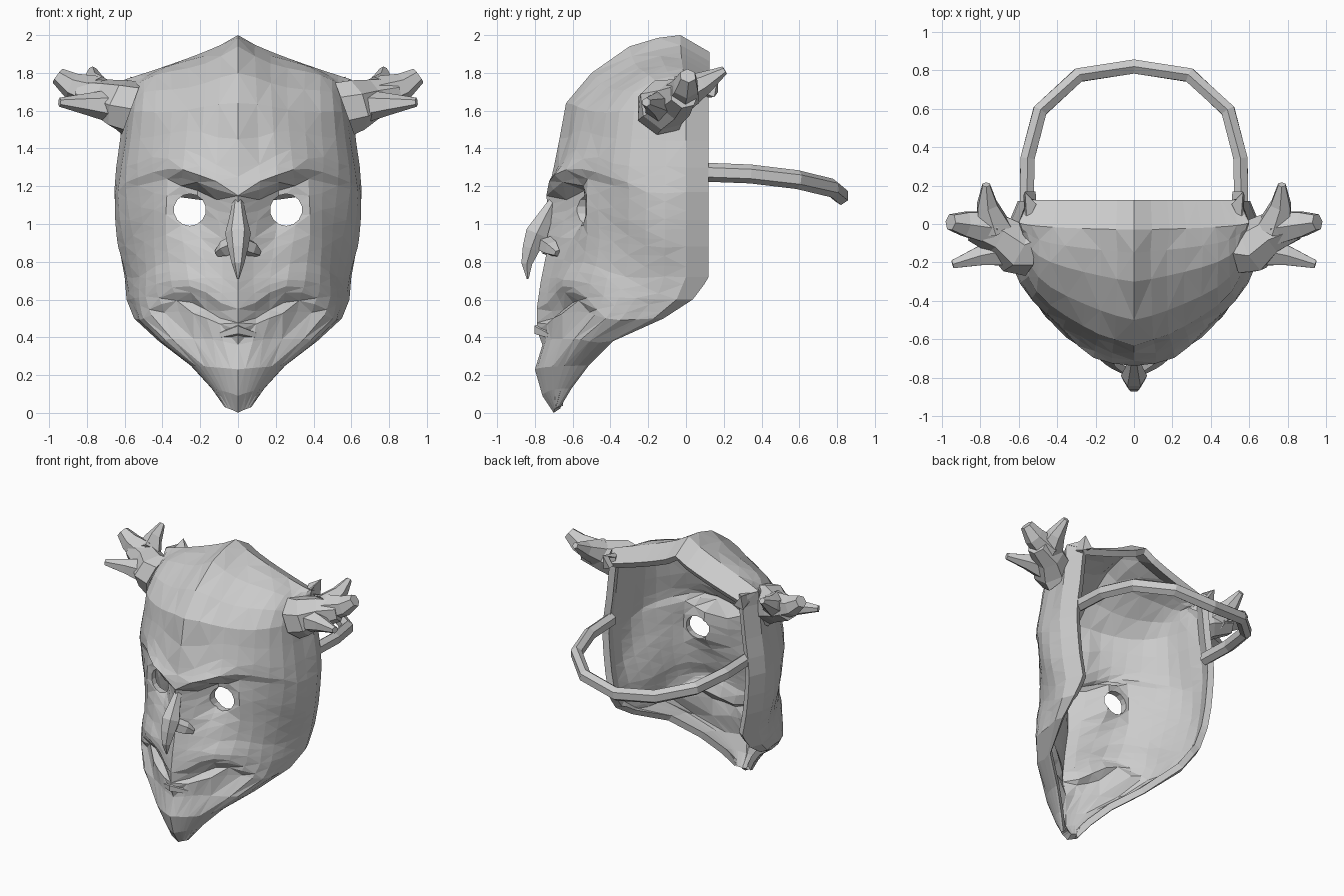
import bpy, bmesh, math
from mathutils import Vector

cube = bpy.data.objects.get("Cube")
if cube:
    bpy.data.objects.remove(cube, do_unlink=True)

grey = bpy.data.materials.new("plain_grey")
grey.use_nodes = True
grey.diffuse_color = (0.6, 0.6, 0.6, 1)
grey.node_tree.nodes["Principled BSDF"].inputs["Base Color"].default_value = (0.6, 0.6, 0.6, 1)


def make(name, verts, faces):
    mesh = bpy.data.meshes.new(name)
    mesh.from_pydata(verts, [], faces)
    mesh.materials.append(grey)
    obj = bpy.data.objects.new(name, mesh)
    bpy.context.collection.objects.link(obj)
    return obj


def tube(name, path, sides=6, squash=1.0):
    """Faceted tube through (x, y, z, radius) stations, with closed ends."""
    pts = [Vector(p[:3]) for p in path]
    verts, faces = [], []
    for i, p in enumerate(pts):
        along = (pts[min(i + 1, len(pts) - 1)] - pts[max(i - 1, 0)]).normalized()
        ref = Vector((1, 0, 0)) if abs(along.z) > 0.8 else Vector((0, 0, 1))
        side = along.cross(ref).normalized()
        up = side.cross(along)
        for k in range(sides):
            a = math.tau * (k + 0.5) / sides
            verts.append(p + path[i][3] * (side * math.cos(a) * squash + up * math.sin(a)))
    for i in range(len(pts) - 1):
        for k in range(sides):
            a, b = i * sides + k, i * sides + (k + 1) % sides
            faces.append((a, b, b + sides, a + sides))
    faces.append(tuple(reversed(range(sides))))
    faces.append(tuple(range(len(verts) - sides, len(verts))))
    obj = make(name, verts, faces)
    bm = bmesh.new()
    bm.from_mesh(obj.data)
    bmesh.ops.recalc_face_normals(bm, faces=bm.faces)
    bm.to_mesh(obj.data)
    bm.free()
    return obj


def bump(dx, dz):
    return math.exp(-dx * dx - dz * dz)


def clamp(v, low=0.0, high=1.0):
    return max(low, min(high, v))


def brow_line(x):
    return 1.15 + 0.4 * (min(x, 0.36) - 0.1)


def socket(x, z):
    """How far a point belongs to the flat eye socket under the brow."""
    under = clamp((brow_line(x) + 0.03 - z) / 0.05)
    return under * clamp(1.5 * bump((x - 0.255) / 0.12, (z - 1.1) / 0.15))


def relief(x, z):
    """Depth added to the smooth face: positive sinks in, negative stands out."""
    d = -0.05 * bump((x - 0.2) / 0.16, (z - brow_line(x) - 0.06) / 0.06)
    # hollow beside the nose, then cheek and muzzle
    d += 0.02 * bump((x - 0.14) / 0.07, (z - 0.95) / 0.12)
    d -= 0.035 * bump((x - 0.3) / 0.14, (z - 0.7) / 0.07)
    # downturned mouth with a lower lip
    mouth = 0.48 + 0.1 * math.sin(math.pi * clamp(x / 0.5)) ** 2
    reach = clamp((0.48 - x) / 0.1) * clamp((x - 0.02) / 0.08)
    d += 0.05 * reach * bump(0, (z - mouth) / 0.045)
    d -= 0.025 * reach * bump(0, (z - mouth + 0.09) / 0.045)
    # arrow-shaped forehead crease
    if 1.42 < z < 1.8:
        d += 0.02 * bump((x - (1.8 - z) * 0.37) / 0.05, 0)
    return d


# Rows from chin to crown: centre y, centre z, rim x, rim y, rim z
ROWS = [
    (-.70, .00, .07, -.68, .03), (-.76, .09, .14, -.62, .13), (-.80, .23, .25, -.53, .25),
    (-.76, .36, .42, -.40, .38), (-.79, .44, .55, -.17, .50), (-.79, .55, .59, -.05, .60),
    (-.77, .69, .60, 0, .72), (-.74, .84, .63, 0, .88), (-.74, 1.0, .645, 0, 1.02),
    (-.73, 1.15, .655, 0, 1.17), (-.70, 1.3, .645, 0, 1.3), (-.67, 1.45, .625, 0, 1.44),
    (-.64, 1.64, .61, 0, 1.58), (-.50, 1.80, .60, 0, 1.67), (-.30, 1.94, .60, 0, 1.73),
    (-.15, 1.985, .60, 0, 1.75), (-.03, 2.0, .60, .01, 1.765)]
COLS = 10

# Denser rows across mouth, nose and brow
rows = []
for lo, hi in zip(ROWS, ROWS[1:]):
    split = 3 if 0.4 < lo[1] < 1.2 else 1
    for k in range(split):
        rows.append([a + (b - a) * k / split for a, b in zip(lo, hi)])
rows.append(ROWS[-1])

# Wedge-fronted face with a band turning in along its rim
verts = []
for j, (yc, zc, xr, yr, zr) in enumerate(rows):
    band = clamp((zr - 0.35) / 0.35, 0.12)
    wedge = 0.11 if 0.3 < zc < 1.2 else 0.06
    arch = 0.09 * clamp((zc - 0.3) / 0.2) * clamp((1.6 - zc) / 0.3)
    line = []
    for i in range(-COLS, COLS + 1):
        a = math.pi / 2 * i / COLS
        s, c = abs(math.sin(a)), math.cos(a)
        x = xr * s
        z = zc + (zr - zc) * s ** 0.8 + arch * math.sin(math.pi * s) ** 2
        # slight unevenness for a hand-carved surface
        if 0 < abs(i) < COLS and zc > 0.3 and j < len(rows) - 1:
            x += 0.014 * math.sin(j * 12.9 + abs(i) * 7.3)
            z += 0.008 * math.sin(j * 5.1 + abs(i) * 17.7)
        y = yr + (yc - yr) * (c - 4 * wedge * s * (1 - s))
        y += relief(x, z) * clamp(c * 3)
        y += (-0.535 - y) * socket(x, z)
        line.append((math.copysign(x, i), y, z))
    edge = xr - 0.05 * band
    line = [(-edge, yr + 0.12 * band, zr)] + line + [(edge, yr + 0.12 * band, zr)]
    verts += line
width = 2 * COLS + 3
# Crown lip sloping down to the open back
verts += [(x * 0.93, 0.125, z - 0.09 + 0.05 * abs(x)) for x, y, z in verts[-width:]]
faces = []
for j in range(len(rows)):
    for i in range(width - 1):
        a, b, c, d = (j * width + i, j * width + i + 1, (j + 1) * width + i + 1, (j + 1) * width + i)
        mirrored = i >= width // 2
        if (j + min(i, width - 2 - i)) % 2 == mirrored:
            faces += [(a, b, c), (a, c, d)]
        else:
            faces += [(a, b, d), (b, c, d)]
mask = make("mask_face", verts, faces)
shell = mask.modifiers.new("shell", "SOLIDIFY")
shell.thickness, shell.offset = 0.045, -1

# Eye holes
for s in (-1, 1):
    cutter = tube("eye_cutter", [(s * 0.255, -1, 1.075, 0.085), (s * 0.255, -0.2, 1.075, 0.085)], 14)
    cutter.hide_render = True
    hole = mask.modifiers.new("eye_hole", "BOOLEAN")
    hole.operation, hole.solver, hole.object = "DIFFERENCE", "EXACT", cutter
    bpy.context.view_layer.objects.active = mask
    for name in [m.name for m in mask.modifiers]:
        bpy.ops.object.modifier_apply(modifier=name)
    bpy.data.objects.remove(cutter, do_unlink=True)

# Hooked nose and small chin lip
tube("nose", [(0, -.68, 1.16, .02), (0, -.745, 1.04, .045), (0, -.79, .95, .068),
              (0, -.82, .87, .053), (0, -.843, .79, .033), (0, -.838, .71, .006)], 6)
tube("lower_lip", [(-.09, -.72, .41, .02), (0, -.775, .44, .035), (.09, -.72, .41, .02)], 5)

for s, label in ((1, "left"), (-1, "right")):
    tube(label + "_nostril", [(s * .02, -.74, .89, .05), (s * .07, -.71, .87, .045),
                              (s * .11, -.68, .845, .02)], 5)
    # Branching horn: stump and three prongs
    tube(label + "_horn_stump", [(s * .565, -.12, 1.61, .15), (s * .62, -.12, 1.63, .14),
                                 (s * .71, -.05, 1.66, .11), (s * .84, -.01, 1.69, .08)], 7)
    tube(label + "_horn_upper_prong", [(s * .74, -.02, 1.685, .1), (s * .88, 0, 1.73, .072),
                                       (s * .955, .01, 1.785, .045)], 6)
    tube(label + "_horn_front_prong", [(s * .62, -.13, 1.62, .1), (s * .8, -.165, 1.635, .058),
                                       (s * .945, -.21, 1.645, .024)], 6)
    tube(label + "_horn_back_prong", [(s * .73, -.02, 1.69, .1), (s * .765, .1, 1.75, .06),
                                      (s * .77, .205, 1.815, .022)], 6)

# Carrying strap around the back
half = [(.558, .08, 1.275), (.555, .34, 1.265), (.49, .59, 1.235), (.29, .775, 1.19), (0, .82, 1.15)]
path = half + [(-x, y, z) for x, y, z in reversed(half[:-1])]
tube("head_strap", [p + (.05,) for p in path], 6, 0.85)
